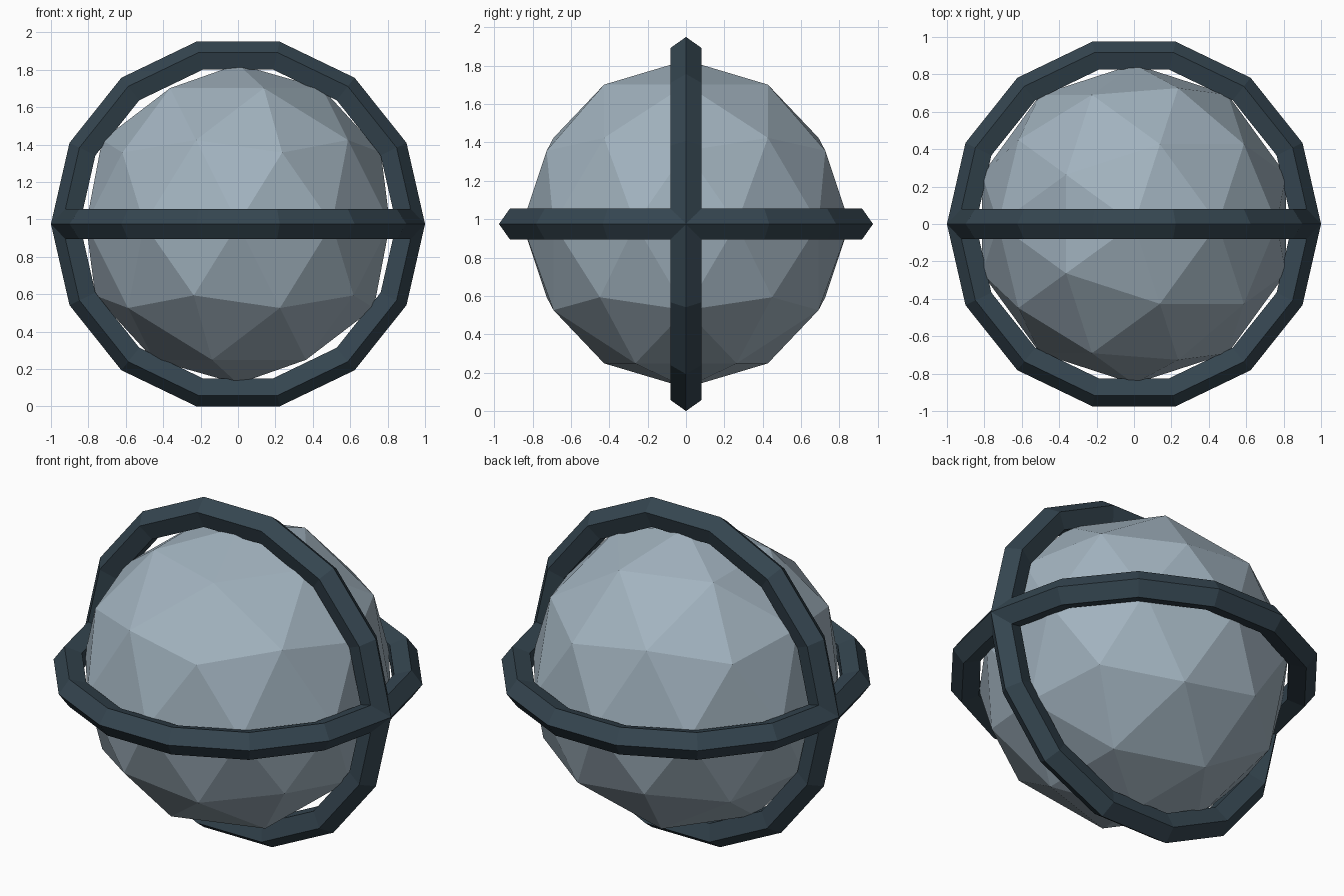
import bpy
import math

if "Cube" in bpy.data.objects:
    bpy.data.objects.remove(bpy.data.objects["Cube"])

CENTRE = (0, 0, 0.975)


def finish(name, color):
    obj = bpy.context.object
    obj.name = name
    mat = bpy.data.materials.new(name + "_color")
    mat.diffuse_color = color
    mat.use_nodes = True
    mat.node_tree.nodes["Principled BSDF"].inputs["Base Color"].default_value = mat.diffuse_color
    obj.data.materials.append(mat)
    bpy.ops.object.shade_flat()
    return obj


# Faceted ball in the middle
bpy.ops.mesh.primitive_ico_sphere_add(subdivisions=2, radius=0.854, location=CENTRE)
finish("ball", (0.36, 0.45, 0.52, 1))

# Two crossing rings: 14 sides around, five-sided section pointing outward
for name, tilt in (("horizontal_ring", 0), ("vertical_ring", math.pi / 2)):
    bpy.ops.mesh.primitive_torus_add(
        major_radius=0.915, minor_radius=0.085,
        major_segments=14, minor_segments=5,
        location=CENTRE, rotation=(tilt, 0, 0))
    finish(name, (0.035, 0.06, 0.08, 1))
